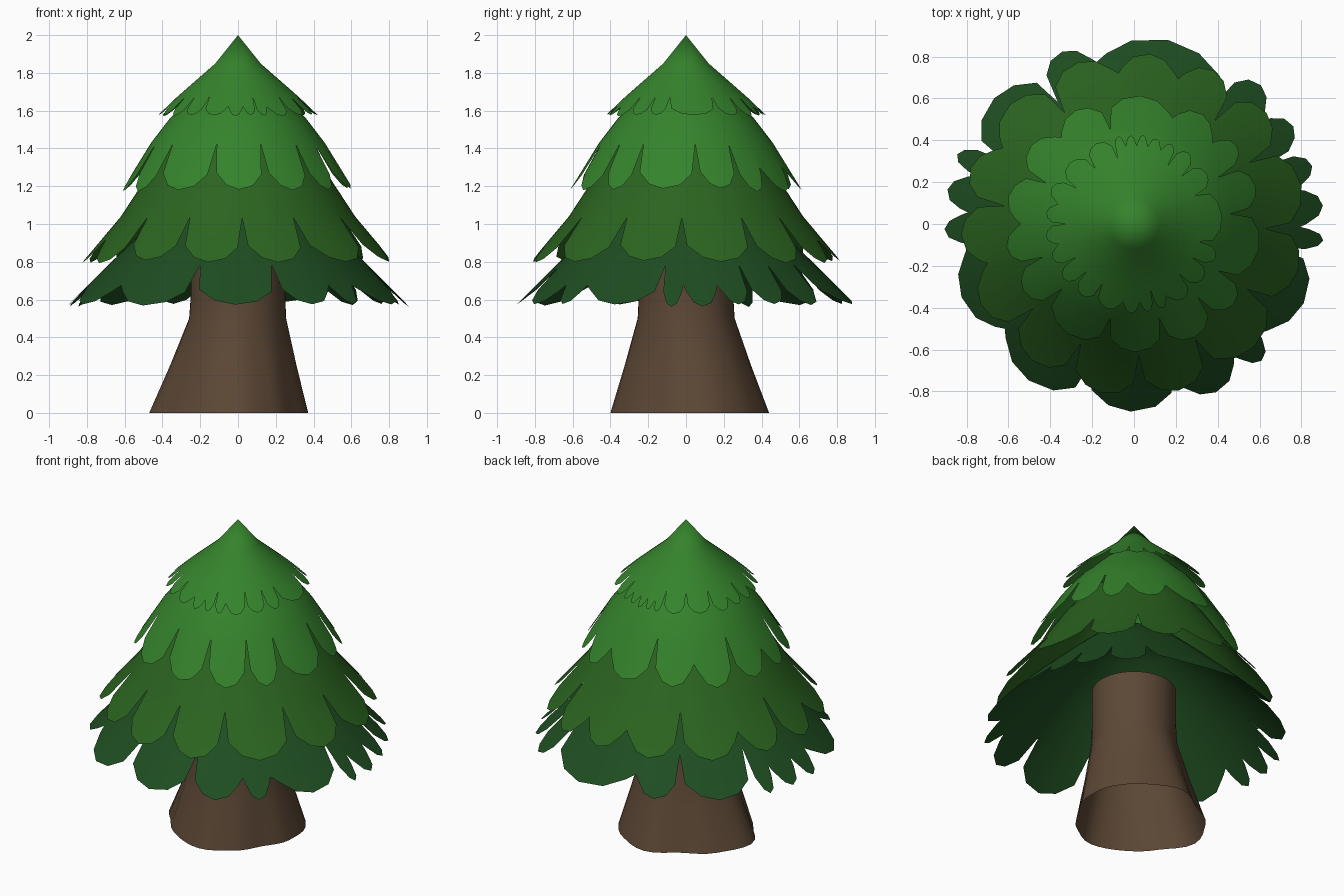
import bpy, bmesh, math, random

random.seed(4)
if "Cube" in bpy.data.objects:
    bpy.data.objects.remove(bpy.data.objects["Cube"], do_unlink=True)


def material(name, rgb):
    mat = bpy.data.materials.new(name)
    mat.use_nodes = True
    mat.diffuse_color = (*rgb, 1)
    bsdf = next(n for n in mat.node_tree.nodes if n.type == "BSDF_PRINCIPLED")
    bsdf.inputs["Base Color"].default_value = (*rgb, 1)
    bsdf.inputs["Roughness"].default_value = 0.9
    return mat


def loft(name, rings, mat):
    """Skin a stack of rings, listed from the top down, as an open shell."""
    bm = bmesh.new()
    loops = [[bm.verts.new(p) for p in ring] for ring in rings]
    n = len(loops[0])
    for up, low in zip(loops, loops[1:]):
        for i in range(n):
            j = (i + 1) % n
            bm.faces.new((up[i], low[i], low[j], up[j]))
    bmesh.ops.remove_doubles(bm, verts=bm.verts, dist=0.0005)
    mesh = bpy.data.meshes.new(name)
    bm.to_mesh(mesh)
    bm.free()
    obj = bpy.data.objects.new(name, mesh)
    bpy.context.collection.objects.link(obj)
    mesh.materials.append(mat)
    bpy.ops.object.select_all(action="DESELECT")
    obj.select_set(True)
    bpy.context.view_layer.objects.active = obj
    bpy.ops.object.shade_smooth_by_angle(angle=math.radians(42))


def polar(r, z, degrees):
    a = math.radians(degrees)
    return (r * math.cos(a), r * math.sin(a), z)


# Outline of one leaf: fraction of its width, reach from notch to tip
LEAF = [(0.08, 0.64), (0.28, 0.9), (0.5, 1.0), (0.74, 0.92), (0.92, 0.68)]


def skirt(name, profile, notches, shallow, mat):
    """Cone of foliage whose rim is cut into leaves between notch angles."""
    rim = []
    for i, start in enumerate(notches):
        width = (notches[(i + 1) % len(notches)] - start) % 360
        base = 0.5 if start in shallow else 0.03
        rim.append((start, base))
        length = random.uniform(0.92, 1.0)
        for t, reach in LEAF:
            rim.append((start + t * width, max(reach * length, base)))
    rings = [[polar(r, z, a) for a, _ in rim] for r, z in profile[:-1]]
    (r0, z0), (r1, z1) = profile[-2:]
    rings.append([polar(r0 + (r1 - r0) * d, z0 + (z1 - z0) * d, a) for a, d in rim])
    loft(name, rings, mat)


bark = material("brown bark", (0.108, 0.064, 0.036))
light = material("light green", (0.035, 0.228, 0.025))
middle = material("middle green", (0.024, 0.128, 0.014))
dark = material("dark green", (0.013, 0.075, 0.015))

# Trunk: round open column flaring into uneven roots
roots = [.37, .40, .41, .44, .39, .43, .47, .40, .39, .40, .36, .33]
steps = 4 * len(roots)


def root_radius(i):
    k, t = divmod(i / 4, 1)
    t = t * t * (3 - 2 * t)
    return roots[int(k)] * (1 - t) + roots[(int(k) + 1) % len(roots)] * t


trunk_rings = []
for z, flare in [(0.86, 0), (0.62, 0), (0.5, 0.04), (0.25, 0.5), (0, 1)]:
    trunk_rings.append([polar(0.25 + (root_radius(i) - 0.25) * flare, z, i * 360 / steps)
                        for i in range(steps)])
loft("trunk", trunk_rings, bark)

# Four tiers of foliage, bottom to top
skirt("bottom_foliage", [(0, 1.3), (0.25, 1.19), (0.45, 1.01), (0.68, 0.79), (0.91, 0.56)],
      [12, 24, 39, 56, 103, 122, 154, 163, 176, 187, 219, 253, 285, 307, 319, 351, 359],
      {12, 103, 163, 176, 187, 219, 307, 319, 359}, dark)
skirt("lower_foliage", [(0.3, 1.48), (0.45, 1.3), (0.62, 1.04), (0.83, 0.79)],
      [28, 52, 73, 96, 122, 150, 172, 195, 220, 246, 272, 298, 330, 358],
      {73, 96, 150, 195}, middle)
skirt("upper_foliage", [(0.2, 1.72), (0.36, 1.56), (0.46, 1.43), (0.62, 1.17)],
      [6, 29, 46, 70, 104, 130, 155, 180, 200, 222, 256, 285, 311, 331],
      {46, 70, 130, 180}, light)
skirt("top_foliage", [(0, 2), (0.12, 1.85), (0.32, 1.675), (0.43, 1.57)],
      [25, 45, 60, 70, 80, 88, 96, 104, 125, 148, 165, 180, 195, 210, 225, 242,
       262, 274, 284, 294, 312, 330, 345],
      {70, 80, 88, 96, 165, 195, 262, 274, 294}, light)
